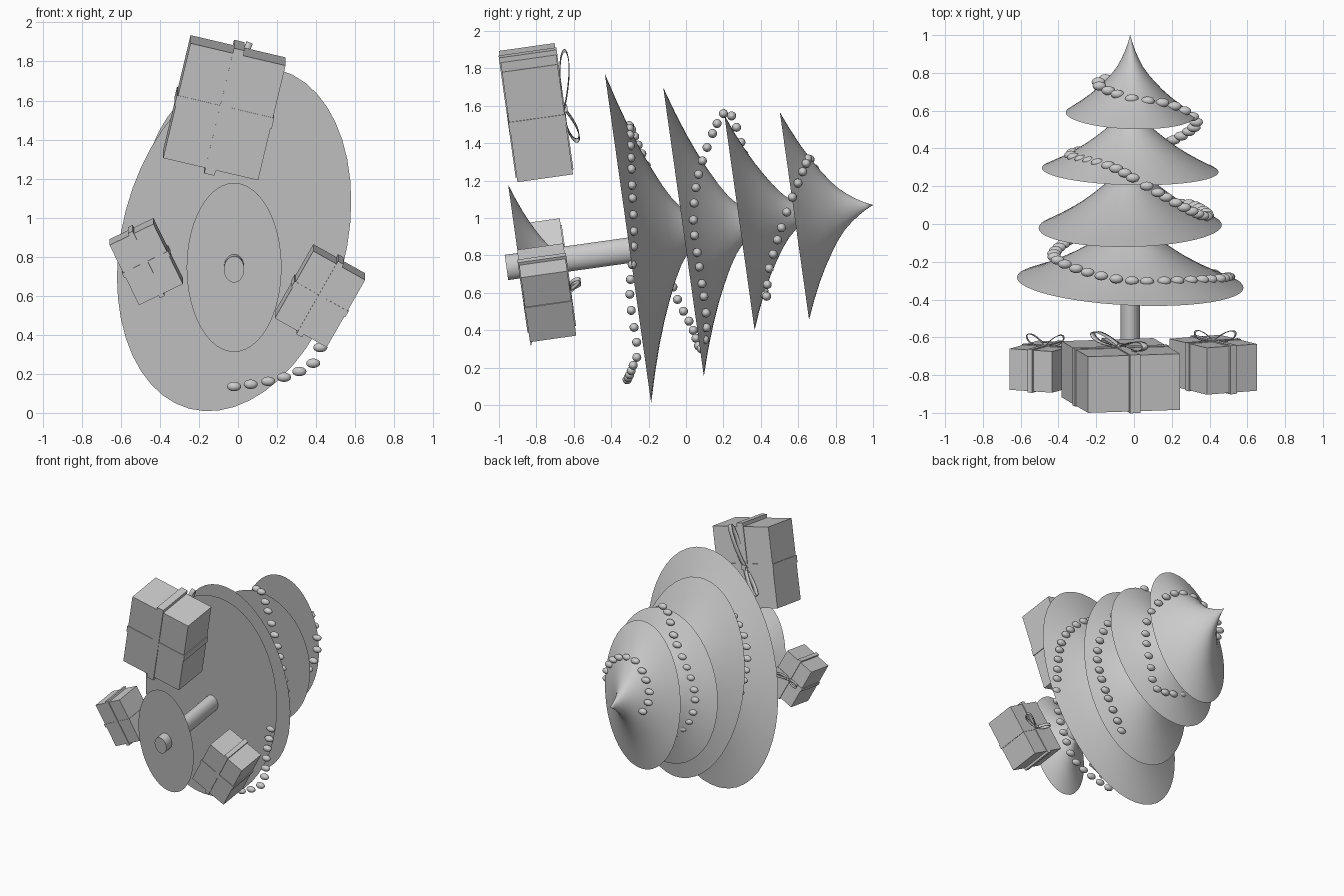
import bpy, bmesh
from math import sin, cos, pi, sqrt, radians, atan2
from mathutils import Matrix, Vector

cube = bpy.data.objects.get("Cube")
if cube:
    bpy.data.objects.remove(cube, do_unlink=True)

grey = bpy.data.materials.new("plain grey")
grey.use_nodes = True
COLOUR = (0.6, 0.6, 0.6, 1)
grey.diffuse_color = COLOUR
grey.node_tree.nodes["Principled BSDF"].inputs["Base Color"].default_value = COLOUR

# The whole scene lies back: its own up axis runs along +y, slightly raised
TILT = Matrix.Rotation(radians(-82), 4, "X")


def finish(name, bm, matrix=None, smooth=True):
    bmesh.ops.recalc_face_normals(bm, faces=bm.faces)
    mesh = bpy.data.meshes.new(name)
    bm.to_mesh(mesh)
    bm.free()
    mesh.materials.append(grey)
    ob = bpy.data.objects.new(name, mesh)
    bpy.context.collection.objects.link(ob)
    if matrix is not None:
        ob.matrix_world = matrix
    if smooth:
        bpy.ops.object.select_all(action="DESELECT")
        ob.select_set(True)
        bpy.context.view_layer.objects.active = ob
        bpy.ops.object.shade_smooth_by_angle(angle=radians(40))
    return ob


def lathe(name, centre, rx, ry, skew, length, profile, segments=48):
    """Elliptical turned solid; profile holds (height, radius) fractions."""
    bm = bmesh.new()
    rings = []
    for h, r in profile:
        if r == 0:
            rings.append([bm.verts.new((0, 0, h * length))])
            continue
        ring = []
        for i in range(segments):
            a = 2 * pi * i / segments
            y = skew * cos(a) + sqrt(1 - skew * skew) * sin(a)
            ring.append(bm.verts.new((rx * r * cos(a), -ry * r * y, h * length)))
        rings.append(ring)
    for low, high in zip(rings, rings[1:]):
        for i in range(segments):
            j = (i + 1) % segments
            if len(high) == 1:
                bm.faces.new((low[i], low[j], high[0]))
            else:
                bm.faces.new((low[i], low[j], high[j], high[i]))
    bm.faces.new(rings[0])
    if len(rings[-1]) > 1:
        bm.faces.new(rings[-1])
    return finish(name, bm, Matrix.Translation(centre) @ TILT)


# Tree: four flared tiers, a flared foot and a trunk
FLARE = [(0, 1), (.1, .82), (.2, .66), (.3, .52), (.4, .4), (.5, .29),
         (.6, .2), (.7, .135), (.8, .08), (.9, .035), (1, 0)]
TIERS = [
    ("lowest_tier", (-.02, -.31, .89), .6, .89, .22, .44),
    ("lower_middle_tier", (-.02, -.013, .925), .485, .78, -.08, .44),
    ("upper_middle_tier", (-.02, .286, .975), .468, .58, .13, .42),
    ("top_tier", (-.02, .58, 1.01), .341, .56, .14, .425),
    ("tree_foot", (-.02, -.89, .745), .243, .437, 0, .28),
]
for tier in TIERS:
    lathe(*tier, FLARE)
lathe("trunk", (-.02, -.96, .735), .052, .068, 0, .8, [(0, 1), (1, 1)], 32)

# Garland: beads strung evenly along a smooth winding path
PATH = [Vector(p) for p in (
    (-.02, -.315, .135), (.17, -.3, .165), (.33, -.28, .22), (.41, -.26, .3),
    (.47, -.3, .58), (.5, -.28, .86), (.44, -.29, 1.2), (.22, -.3, 1.45),
    (-.02, -.3, 1.49), (-.23, -.26, 1.4), (-.39, -.2, 1.24), (-.42, -.15, 1),
    (-.32, -.07, .63), (-.12, .03, .42), (.12, .08, .3), (.27, .11, .45),
    (.37, .07, .75), (.38, .04, 1), (.28, .08, 1.28), (.05, .21, 1.565),
    (-.11, .3, 1.38), (-.33, .36, 1), (-.22, .4, .7), (.13, .43, .58),
    (.21, .445, .73), (.33, .535, 1.02), (.2, .63, 1.26), (-.02, .665, 1.31),
    (-.19, .735, 1.12), (-.15, .77, .98))]


def spline(points, steps=24):
    out = []
    ends = [points[0]] + points + [points[-1]]
    for a, b, c, d in zip(ends, ends[1:], ends[2:], ends[3:]):
        for k in range(steps):
            t = k / steps
            out.append(b + t / 2 * (c - a + t * (2 * a - 5 * b + 4 * c - d
                                                 + t * (3 * (b - c) + d - a))))
    return out + [points[-1]]


def garland(spacing=.086):
    bm = bmesh.new()
    walked, last = spacing, PATH[0]
    for p in spline(PATH):
        walked += (p - last).length
        last = p
        if walked >= spacing:
            walked -= spacing
            bmesh.ops.create_uvsphere(
                bm, u_segments=16, v_segments=10, radius=1,
                matrix=Matrix.Translation(p) @ Matrix.Diagonal((.036, .024, .024, 1)))
    finish("garland_beads", bm)


garland()


def box(name, size, matrix):
    bm = bmesh.new()
    bmesh.ops.create_cube(bm, size=1, matrix=Matrix.Diagonal((*size, 1)))
    return finish(name, bm, matrix, smooth=False)


def bow_loop(name, matrix, reach, lift, width):
    """Closed ribbon loop rising from the knot."""
    bm = bmesh.new()
    rows = []
    n = 24
    for i in range(n):
        a = 2 * pi * i / n
        along = reach * (1 - cos(a)) / 2
        up = lift * (.5 * sin(a) * sin(a / 2) + .6 * along / reach)
        rows.append([bm.verts.new((along, s * width / 2, up)) for s in (-1, 1)])
    for i in range(n):
        p, q = rows[i], rows[(i + 1) % n]
        bm.faces.new((p[0], p[1], q[1], q[0]))
    ob = finish(name, bm, matrix)
    mod = ob.modifiers.new("thickness", "SOLIDIFY")
    mod.thickness = .004


# Gifts: box, two crossing ribbons, knot and two bow loops
def gift(name, centre, turn, size, loops):
    frame = Matrix.Translation(centre) @ TILT @ Matrix.Rotation(turn, 4, "Z")
    w, l, h = size
    band = w * .11
    box(name + "_box", size, frame)
    box(name + "_long_ribbon", (band, l + band, h + .012), frame)
    box(name + "_cross_ribbon", (w + .012, band, h + .008), frame)
    top = Matrix.Translation(centre) @ TILT @ Matrix.Translation((0, 0, h / 2 + .005))
    box(name + "_knot", (band * .7, band * .7, .03), top)
    for side, (dx, dy) in zip(("first", "second"), loops):
        bow_loop(f"{name}_{side}_bow_loop", top @ Matrix.Rotation(atan2(dy, dx), 4, "Z"),
                 sqrt(dx * dx + dy * dy), .07, band * .6)


gift("large_gift", (-.07, -.802, 1.563), radians(13.3), (.5, .61, .3),
     [(.13, -.31), (-.15, .18)])
gift("small_gift", (-.47, -.755, .775), radians(-26), (.25, .345, .22),
     [(.1, -.03), (-.1, .03)])
gift("medium_gift", (.42, -.745, .6), radians(29.5), (.305, .4, .25),
     [(.12, -.05), (-.1, -.03)])
